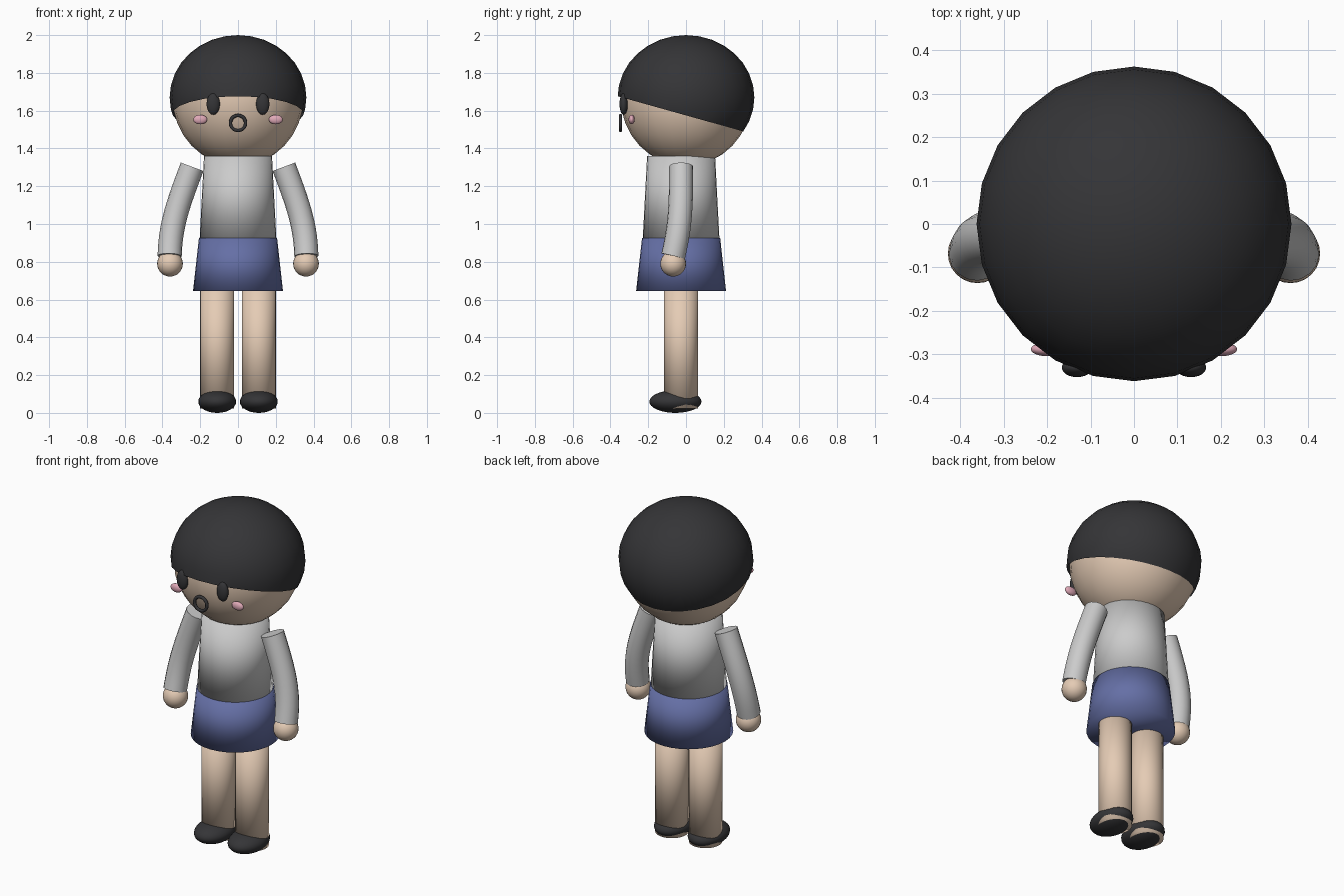
import bpy, bmesh
from mathutils import Vector

if "Cube" in bpy.data.objects:
    bpy.data.objects.remove(bpy.data.objects["Cube"])


def material(name, rgb):
    m = bpy.data.materials.new(name)
    m.diffuse_color = (*rgb, 1)
    m.use_nodes = True
    m.node_tree.nodes["Principled BSDF"].inputs["Base Color"].default_value = m.diffuse_color
    return m


SKIN = material("skin", (0.78, 0.60, 0.46))
BLACK = material("black", (0.035, 0.035, 0.038))
BLUE = material("blue", (0.13, 0.16, 0.38))
PINK = material("pink", (0.75, 0.40, 0.48))
BODY_Y = -0.026


def finish(name, mat=None, soft=False):
    ob = bpy.context.object
    ob.name = name
    if mat:
        ob.data.materials.append(mat)
    bpy.ops.object.transform_apply(location=False, rotation=True, scale=True)
    if soft:
        bpy.ops.object.shade_smooth()
    else:
        bpy.ops.object.shade_smooth_by_angle(angle=0.7)
    return ob


def ellipsoid(name, loc, radii, mat, segs=24, rings=16):
    bpy.ops.mesh.primitive_uv_sphere_add(segments=segs, ring_count=rings, radius=1, location=loc)
    bpy.context.object.scale = radii
    return finish(name, mat)


def frustum(name, x, z0, z1, r0, r1, mat=None):
    # softly shaded right across the rims
    bpy.ops.mesh.primitive_cone_add(vertices=32, radius1=r0, radius2=r1, depth=z1 - z0,
                                    location=(x, BODY_Y, (z0 + z1) / 2))
    return finish(name, mat, soft=True)


def arm(name, side):
    # sleeve swept along a bent path, with capped ends
    cu = bpy.data.curves.new(name, 'CURVE')
    cu.dimensions = '3D'
    cu.bevel_depth = 0.064
    cu.bevel_resolution = 6
    cu.resolution_u = 10
    cu.use_fill_caps = True
    sp = cu.splines.new('BEZIER')
    sp.bezier_points.add(1)
    path = [((0.243, BODY_Y, 1.303), (0.075, 0, -0.20)),
            ((0.362, -0.068, 0.83), (-0.005, 0.04, 0.17))]
    flip = Vector((side, 1, 1))
    a, b = sp.bezier_points
    for p, (co, inner) in zip((a, b), path):
        p.handle_left_type = p.handle_right_type = 'FREE'
        p.co = Vector(co) * flip
        ahead, behind = (Vector(co) + Vector(inner)) * flip, (Vector(co) - Vector(inner)) * flip
        p.handle_right, p.handle_left = (ahead, behind) if p == a else (behind, ahead)
    ob = bpy.data.objects.new(name, cu)
    bpy.context.collection.objects.link(ob)
    bpy.ops.object.select_all(action='DESELECT')
    ob.select_set(True)
    bpy.context.view_layer.objects.active = ob
    bpy.ops.object.convert(target='MESH')
    finish(name)


# head, with the crown lowered to sit under the hair
head = ellipsoid("head", (0, 0, 1.67), (0.347, 0.347, 0.362), SKIN)
for v in head.data.vertices:
    if v.co.z > 0:
        v.co.z *= 0.86

# hair cap: sphere trimmed by a plane sloping down to the back
hair = ellipsoid("hair", (0, 0, 1.67), (0.362, 0.362, 0.33), BLACK)
bm = bmesh.new()
bm.from_mesh(hair.data)
bmesh.ops.bisect_plane(bm, geom=bm.verts[:] + bm.edges[:] + bm.faces[:],
                       plane_co=(0, 0, -0.095), plane_no=(0, 0.28, 1), clear_inner=True)
bm.to_mesh(hair.data)
bm.free()

# mouth ring
bpy.ops.mesh.primitive_torus_add(major_radius=0.04, minor_radius=0.009, major_segments=28,
                                 minor_segments=10, location=(0, -0.347, 1.535),
                                 rotation=(1.5708, 0, 0))
finish("mouth", BLACK)

# shirt and skirt
frustum("shirt", 0, 0.92, 1.36, 0.203, 0.18)
frustum("skirt", 0, 0.645, 0.925, 0.238, 0.207, BLUE)

# paired parts
for s, side in ((-1, "right"), (1, "left")):
    ellipsoid(side + "_eye", (s * 0.131, -0.33, 1.635), (0.035, 0.022, 0.057), BLACK)
    ellipsoid(side + "_cheek", (s * 0.2, -0.288, 1.553), (0.037, 0.016, 0.025), PINK)
    frustum(side + "_leg", s * 0.11, 0.022, 0.70, 0.09, 0.09, SKIN)
    ellipsoid(side + "_shoe", (s * 0.11, -0.056, 0.06), (0.1, 0.138, 0.06), BLACK)
    arm(side + "_sleeve", s)
    ellipsoid(side + "_hand", (s * 0.36, -0.068, 0.79), (0.068, 0.068, 0.068), SKIN)
